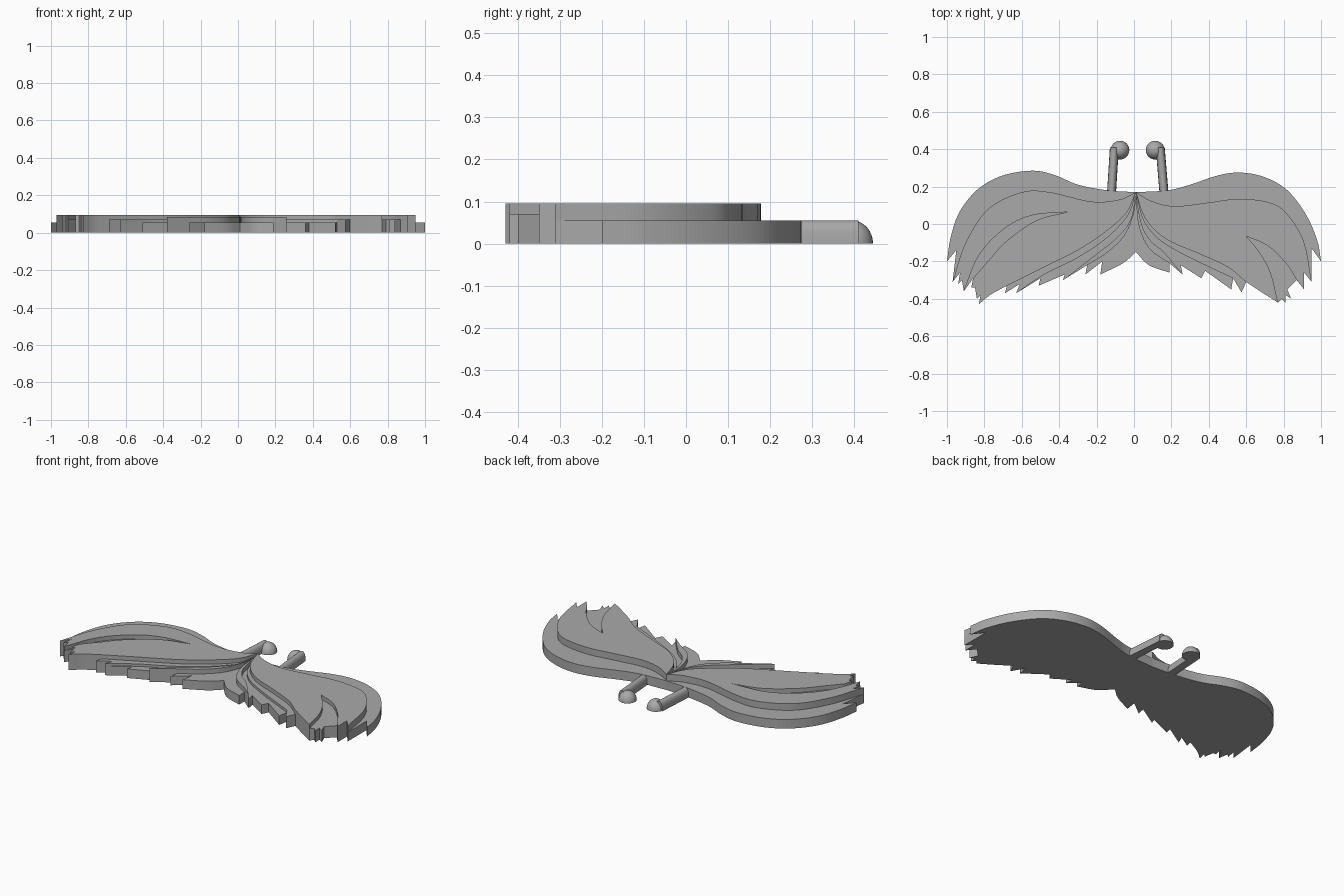
import bpy
import bmesh
from math import pi, sin, cos
from mathutils import Vector

default_cube = bpy.data.objects.get("Cube")
if default_cube:
    bpy.data.objects.remove(default_cube, do_unlink=True)

grey = bpy.data.materials.new("plain grey")
grey.use_nodes = True
grey.diffuse_color = (0.4, 0.4, 0.4, 1)
grey.node_tree.nodes["Principled BSDF"].inputs["Base Color"].default_value = grey.diffuse_color


def finish(name, bm):
    """Turn a bmesh into a grey object with smooth curves and sharp edges."""
    bmesh.ops.recalc_face_normals(bm, faces=bm.faces)
    mesh = bpy.data.meshes.new(name)
    bm.to_mesh(mesh)
    bm.free()
    mesh.materials.append(grey)
    part = bpy.data.objects.new(name, mesh)
    bpy.context.collection.objects.link(part)
    bpy.ops.object.select_all(action="DESELECT")
    part.select_set(True)
    bpy.context.view_layer.objects.active = part
    bpy.ops.object.shade_smooth_by_angle()
    return part


def curve(*points, steps=6):
    """Smooth path through points given in hundredths of a unit."""
    pts = [Vector(p) for p in points]
    pts = [2 * pts[0] - pts[1]] + pts + [2 * pts[-1] - pts[-2]]
    path = []
    for a, b, c, d in zip(pts, pts[1:], pts[2:], pts[3:]):
        for i in range(steps):
            t = i / steps
            path.append((2 * b + (c - a) * t + (2 * a - 5 * b + 4 * c - d) * t * t
                         + (3 * b - a - 3 * c + d) * t ** 3) / 2)
    return path + [pts[-2]]


def plate(name, height, *paths):
    """Extrude the outline made of the joined paths from the ground up."""
    outline = []
    for path in paths:
        for point in path:
            point = Vector(point) / 100
            if not outline or (point - outline[-1]).length > 0.001:
                outline.append(point)
    if (outline[0] - outline[-1]).length < 0.001:
        outline.pop()
    bm = bmesh.new()
    face = bm.faces.new([bm.verts.new((p.x, p.y, 0)) for p in outline])
    sides = bmesh.ops.extrude_face_region(bm, geom=[face])["geom"]
    top = [v for v in sides if isinstance(v, bmesh.types.BMVert)]
    bmesh.ops.translate(bm, verts=top, vec=(0, 0, height))
    bmesh.ops.triangulate(bm, faces=[f for f in bm.faces if len(f.verts) > 4])
    return finish(name, bm)


BASE, LOW, MIDDLE, HIGH = 0.055, 0.07, 0.083, 0.095
root = (1, 17)
chin = (1, -15)

# Jagged hair tips on each wing, from the outside inwards
right_outer_tips = [(-97, -31), (-93, -26), (-94, -32), (-92, -30), (-91, -36)]
right_inner_tips = [(-86, -29), (-87, -34), (-85, -34), (-84, -40), (-82, -38), (-83, -43)]
left_outer_tips = [(95, -31), (91, -26), (91, -35), (87, -30)]
left_inner_tips = [(82, -35), (84, -40), (81, -38), (81, -42), (79, -40), (77, -42)]

# Base wings
plate("right_base_wing", BASE,
      curve(root, (-14, 18), (-30, 21), (-42, 26), (-54, 28.5), (-70, 26),
            (-83, 19), (-93, 7), (-98, -7), (-100, -20)),
      [(-95, -14)], right_outer_tips, right_inner_tips,
      curve((-83, -43), (-77, -38), (-68, -33)),
      [(-69, -37), (-61, -32), (-63, -37), (-50, -29), (-51, -33), (-37, -27),
       (-38, -30), (-25, -22), (-26, -27), (-17, -20), (-18, -27)],
      curve((-18, -27), (-6, -21), chin))
plate("left_base_wing", BASE,
      curve(root, (18, 18), (30, 21), (45, 26), (57, 27.5), (70, 25),
            (82, 18), (92, 5), (98, -9), (100, -20)),
      [(95, -13)], left_outer_tips, left_inner_tips,
      curve((77, -42), (69, -37), (60, -31)),
      [(57.5, -36.5), (53, -29), (52, -35), (38, -25), (36, -29), (25, -22),
       (26, -27), (19, -21), (19, -26)],
      curve((19, -26), (8, -22), chin))

# Edges of the crescent grooves that split the tall hair
right_groove_top = curve((-91, -36), (-83, -17), (-70, -3), (-55, 4.5), (-35, 6.5))
right_groove_low = curve((-35, 6.5), (-52, 2), (-68, -9), (-79, -21), (-86, -29))
left_groove_top = curve((87, -30), (82, -22), (72, -12), (60, -6.5))
left_groove_low = curve((60, -6.5), (67, -15), (73, -26), (77, -42))

# Tall hair mass of each wing, notched by its groove
right_part_line = curve((-68, -33), (-50, -24), (-30, -14), (-15, -4), (-4, 6), root)
left_part_line = curve((60, -31), (50, -23), (35, -16), (17, -8), (6, 3), root)
plate("right_tall_hair", HIGH,
      curve(root, (-8, 13), (-23, 12), (-45, 17), (-60, 17), (-78, 8), (-90, -10), (-97, -31)),
      right_outer_tips, right_groove_top, right_groove_low, right_inner_tips,
      curve((-83, -43), (-77, -38), (-68, -33)), right_part_line)
plate("left_tall_hair", HIGH,
      curve(root, (10, 12), (22, 9.5), (40, 11.5), (57, 13.5), (74, 11), (83, 4),
            (91, -10), (95, -31)),
      left_outer_tips, left_groove_top, left_groove_low,
      curve((77, -42), (69, -37), (60, -31)), left_part_line)

# Sunken hair inside the grooves
plate("right_groove_hair", LOW, right_groove_top, right_groove_low)
plate("left_groove_hair", LOW, left_groove_top, left_groove_low[:-1], left_inner_tips[::-1])

# Low locks under the tall hair
plate("right_low_lock", LOW, right_part_line[::-1],
      [(-69, -37), (-61, -32), (-63, -37)],
      curve((-63, -37), (-48, -27), (-30, -18), (-14, -7), (-3, 5), root))
plate("left_low_lock", LOW, left_part_line[::-1],
      [(57.5, -36.5), (53, -29)],
      curve((53, -29), (38, -22), (24, -15), (13, -8), (5, 2), root))

# Middle locks beside the centre parting
plate("right_middle_lock", MIDDLE,
      curve(root, (-2, 2), (-10, -8), (-20, -16), (-38, -30)),
      curve((-25, -22), (-14, -15), (-5, -6), (0, 6), root))
plate("left_middle_lock", MIDDLE,
      curve(root, (4, 0), (9, -9), (16, -15), (26, -27)),
      curve((19, -21), (10, -15), (5, -8), (2, 2), root))


def pin(name, foot, neck, ball):
    """Half-round rod ending in a dome, flat underneath."""
    bm = bmesh.new()
    rings = []
    for centre in (foot, neck):
        rings.append([bm.verts.new((centre[0] + 0.024 * cos(pi * i / 12), centre[1],
                                    BASE * sin(pi * i / 12) ** 0.6)) for i in range(13)])
    for i in range(13):
        j = (i + 1) % 13
        bm.faces.new((rings[0][i], rings[0][j], rings[1][j], rings[1][i]))
    for ring in rings:
        bm.faces.new(ring)
    finish(name + "_rod", bm)

    bm = bmesh.new()
    bmesh.ops.create_uvsphere(bm, u_segments=32, v_segments=16, radius=0.05)
    everything = bm.verts[:] + bm.edges[:] + bm.faces[:]
    cut = bmesh.ops.bisect_plane(bm, geom=everything, plane_co=(0, 0, 0),
                                 plane_no=(0, 0, -1), clear_outer=True)
    bmesh.ops.holes_fill(bm, edges=[e for e in bm.edges if e.is_boundary])
    bmesh.ops.scale(bm, verts=bm.verts, vec=(1, 1, BASE / 0.05))
    bmesh.ops.translate(bm, verts=bm.verts, vec=(ball[0], ball[1], 0))
    finish(name + "_dome", bm)


# Two pins behind the hair
pin("right_pin", (-0.12, 0.17), (-0.105, 0.41), (-0.075, 0.395))
pin("left_pin", (0.16, 0.17), (0.14, 0.41), (0.113, 0.395))
